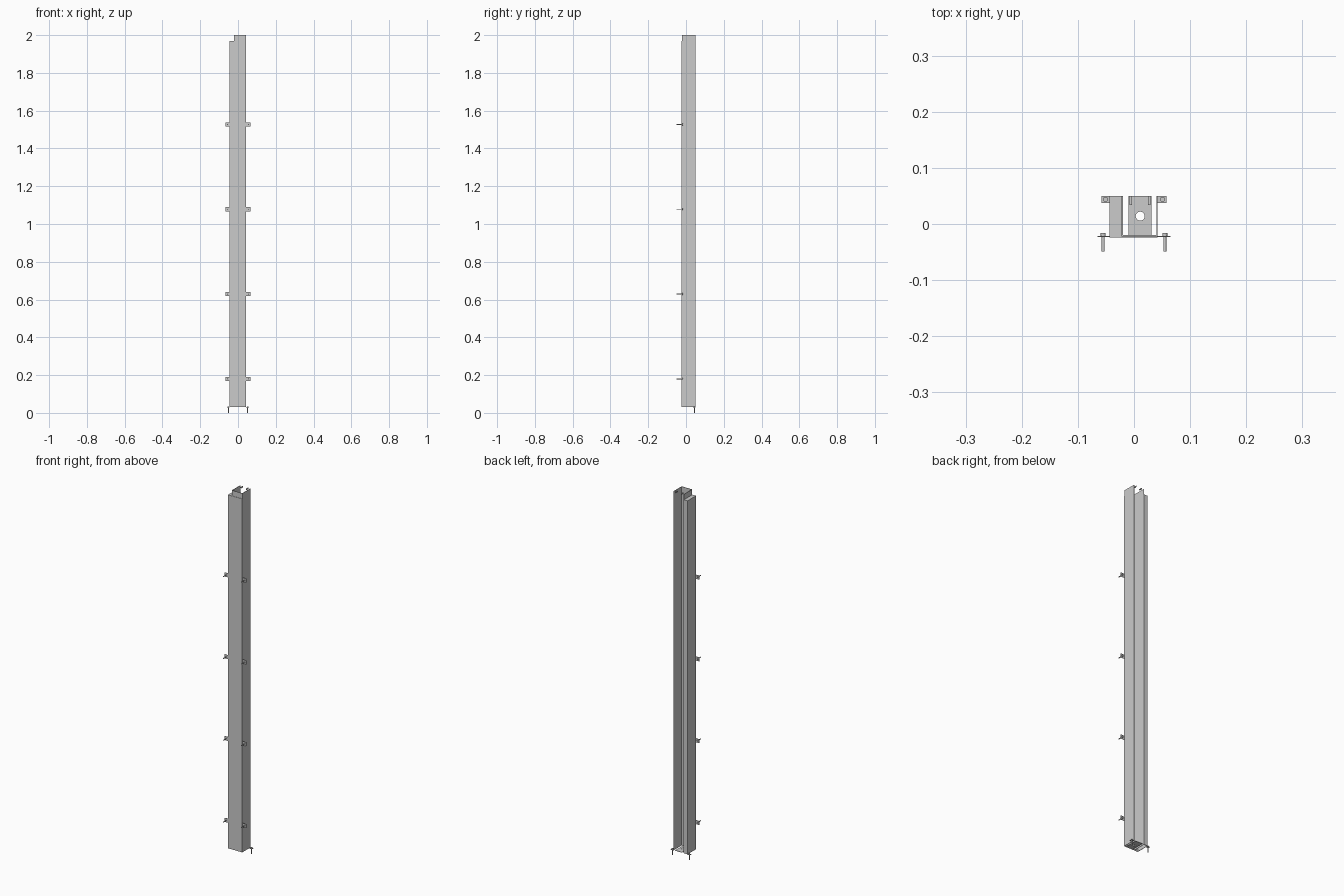
import bpy, bmesh, math
from mathutils import Matrix

if "Cube" in bpy.data.objects:
    bpy.data.objects.remove(bpy.data.objects["Cube"])


def make_object(name, bm):
    bmesh.ops.recalc_face_normals(bm, faces=bm.faces)
    me = bpy.data.meshes.new(name)
    bm.to_mesh(me)
    bm.free()
    ob = bpy.data.objects.new(name, me)
    bpy.context.collection.objects.link(ob)
    return ob


def box(name, x0, x1, y0, y1, z0, z1):
    bm = bmesh.new()
    m = Matrix.Translation(((x0+x1)/2, (y0+y1)/2, (z0+z1)/2)) @ Matrix.Diagonal((x1-x0, y1-y0, z1-z0, 1))
    bmesh.ops.create_cube(bm, size=1, matrix=m)
    return make_object(name, bm)


def extrude(name, pts, z0, z1):
    bm = bmesh.new()
    f = bm.faces.new([bm.verts.new((x, y, z0)) for x, y in pts])
    r = bmesh.ops.extrude_face_region(bm, geom=[f])
    top = [v for v in r["geom"] if isinstance(v, bmesh.types.BMVert)]
    bmesh.ops.translate(bm, verts=top, vec=(0, 0, z1 - z0))
    return make_object(name, bm)


def screw(name, loc, length, rot=Matrix()):
    # head above local z = 0, shank below
    bm = bmesh.new()
    base = Matrix.Translation(loc) @ rot
    for r, a, b in ((0.0045, 0, 0.005), (0.0025, -length, 0)):
        bmesh.ops.create_cone(bm, cap_ends=True, segments=12, radius1=r, radius2=r, depth=b - a,
                              matrix=base @ Matrix.Translation((0, 0, (a + b) / 2)))
    ob = make_object(name, bm)
    return ob


def cut_hole(ob, loc, radius, depth=0.02):
    bm = bmesh.new()
    bmesh.ops.create_cone(bm, cap_ends=True, segments=20, radius1=radius, radius2=radius,
                          depth=depth, matrix=Matrix.Translation(loc))
    cutter = make_object("hole_cutter", bm)
    cutter.hide_render = True
    cutter.hide_set(True)
    mod = ob.modifiers.new("hole", "BOOLEAN")
    mod.object = cutter
    mod.solver = "EXACT"
    bpy.context.view_layer.update()
    me = bpy.data.meshes.new_from_object(ob.evaluated_get(bpy.context.evaluated_depsgraph_get()))
    ob.modifiers.clear()
    ob.data = me
    bpy.data.objects.remove(cutter)


XL, XM, XR = -0.044, -0.022, 0.042
YF, YB, T = -0.024, 0.05, 0.002
ZB, ZT, ZC = 0.03, 2.0, 1.97

# main channel, open at the back
extrude("main_channel", [(XM, YB), (XM, YF+T), (XR, YF+T), (XR, YB), (XR-T, YB),
                         (XR-T, YF+2*T), (XM+T, YF+2*T), (XM+T, YB)], ZB, ZT)

# side duct: front, side and back skins with a closing cap
extrude("side_duct", [(XM, YB), (XL, YB), (XL, YF), (XR, YF), (XR, YF+T),
                      (XL+T, YF+T), (XL+T, YB-T), (XM, YB-T)], ZB, ZC)
box("side_duct_cap", XL, XM, YF, YB, ZC - T, ZC)

# floor plate with a cable hole
plate = box("floor_plate", -0.01, 0.031, -0.02, YB, ZB, ZB + T)
cut_hole(plate, (0.011, 0.014, ZB), 0.008)

# small locating pins at the top of the opening
for x in (-0.006, 0.027):
    extrude("top_pin", [(x - 0.002, 0.034), (x + 0.002, 0.034), (x + 0.002, YB), (x - 0.002, YB)],
            ZT - 0.006, ZT)

to_back = Matrix.Rotation(-math.pi / 2, 4, "X")
for s, edge in ((-1, XL), (1, XR)):
    xs = 0.055 * s
    # wall tabs and screws up both sides
    for i in range(4):
        z = 0.18 + 0.449 * i
        a, b = sorted((edge, 0.065 * s))
        box("side_tab", a, b, -0.023, -0.021, z - 0.011, z + 0.011)
        screw("side_screw", (xs, -0.021, z), 0.028, to_back)
    # foot tabs and screws
    xf = 0.051 * s
    a, b = sorted((edge, 0.058 * s))
    box("foot_tab", a, b, 0.037, YB, ZB - 0.002, ZB)
    screw("foot_screw", (xf, 0.044, ZB), 0.03)
